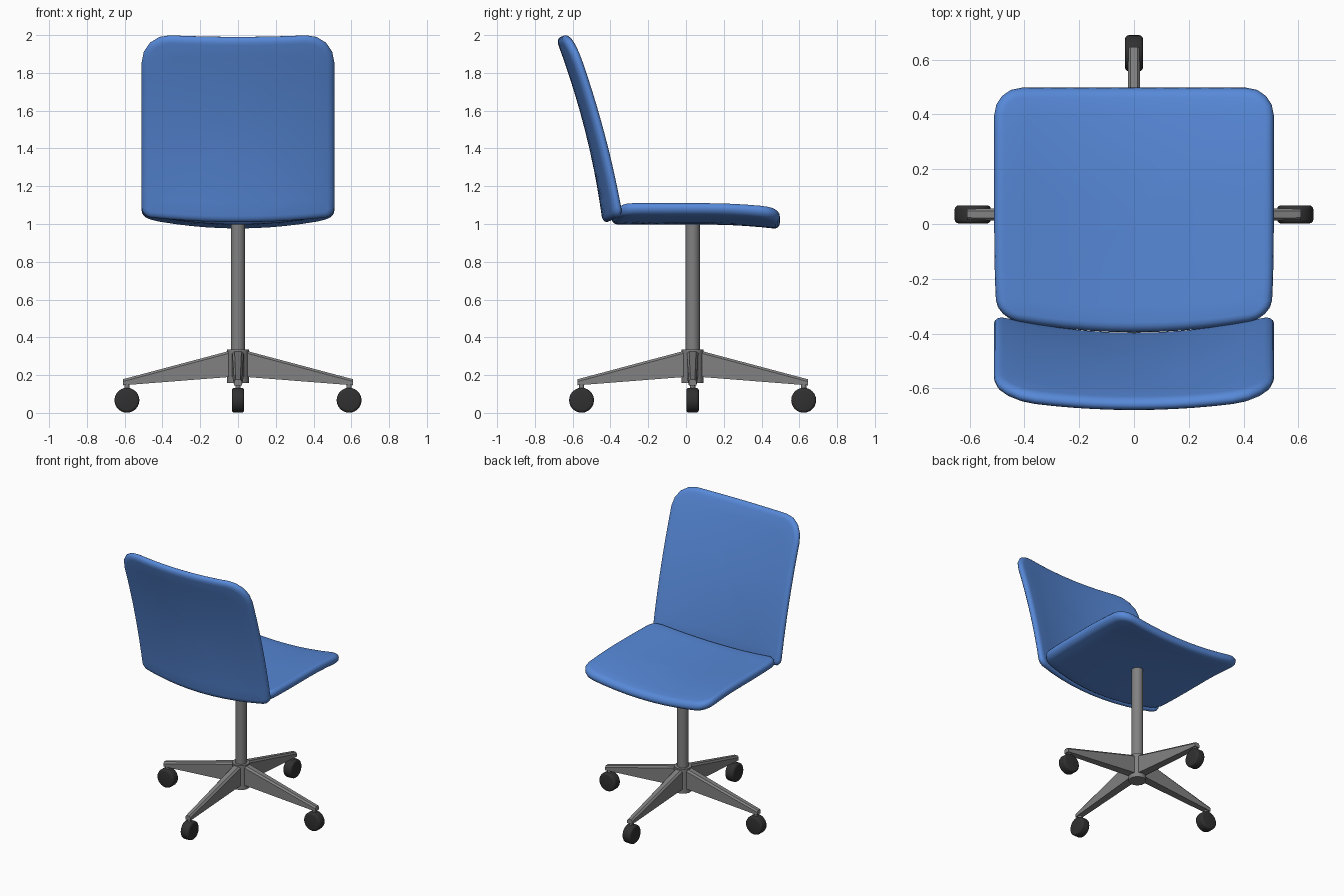
import bpy, bmesh, math
from mathutils import Matrix, Vector

if "Cube" in bpy.data.objects:
    bpy.data.objects.remove(bpy.data.objects["Cube"])


def material(name, rgb):
    m = bpy.data.materials.new(name)
    m.diffuse_color = (*rgb, 1)
    m.use_nodes = True
    m.node_tree.nodes["Principled BSDF"].inputs["Base Color"].default_value = m.diffuse_color
    return m


BLUE = material("blue upholstery", (0.095, 0.25, 0.69))
GREY = material("grey metal", (0.22, 0.22, 0.22))
DARK = material("dark rubber", (0.03, 0.03, 0.03))
CY = 0.035  # the column stands slightly off the origin


def finish(name, bm, mat, angle=40):
    bmesh.ops.recalc_face_normals(bm, faces=bm.faces)
    me = bpy.data.meshes.new(name)
    bm.to_mesh(me)
    bm.free()
    me.materials.append(mat)
    ob = bpy.data.objects.new(name, me)
    bpy.context.collection.objects.link(ob)
    bpy.ops.object.select_all(action='DESELECT')
    bpy.context.view_layer.objects.active = ob
    ob.select_set(True)
    bpy.ops.object.shade_smooth_by_angle(angle=math.radians(angle))
    return ob


def rounded_loop(w, v0, v1, r_low, r_high, inset, arc=4, cuts=10):
    """Rounded rectangle outline, inset, with subdivided straight sides."""
    pts = []
    for sx, v, sv, r, a0 in ((1, v0, -1, r_low, -90), (1, v1, 1, r_high, 0),
                             (-1, v1, 1, r_high, 90), (-1, v0, -1, r_low, 180)):
        rr = max(r - inset, 0.01)
        c = Vector((sx * (w - inset - rr), v - sv * (inset + rr)))
        for i in range(arc + 1):
            a = math.radians(a0 + 90 * i / arc)
            pts.append(c + rr * Vector((math.cos(a), math.sin(a))))
    out = []
    for i, p in enumerate(pts):
        out.append(p)
        if i % (arc + 1) == arc:
            q = pts[(i + 1) % len(pts)]
            out += [p.lerp(q, k / cuts) for k in range(1, cuts)]
    return out


def cushion(name, w, v0, v1, r_low, r_high, half, edge, bend):
    """Pillow-edged panel made of rings, bent into place by bend(u, v, n)."""
    mid = Vector((0, (v0 + v1) / 2))
    rings = []
    for k in range(-4, 5):
        a = math.radians(90 * k / 4)
        loop = rounded_loop(w, v0, v1, r_low, r_high, edge * (1 - math.cos(a)))
        rings.append((loop, half * math.sin(a)))
    for s in (0.85, 0.65, 0.45, 0.22):
        rings.append(([mid + (p - mid) * s for p in rings[8][0]], half))
        rings.insert(0, ([mid + (p - mid) * s for p in rounded_loop(
            w, v0, v1, r_low, r_high, edge)], -half))
    bm = bmesh.new()
    grid = [[bm.verts.new(bend(p.x, p.y, n)) for p in loop] for loop, n in rings]
    count = len(grid[0])
    for a, b in zip(grid, grid[1:]):
        for i in range(count):
            j = (i + 1) % count
            bm.faces.new((a[i], a[j], b[j], b[i]))
    for ring, n in ((grid[0], -half), (grid[-1], half)):
        c = bm.verts.new(bend(0, mid.y, n))
        for i in range(count):
            bm.faces.new((ring[i], ring[(i + 1) % count], c))
    return finish(name, bm, BLUE, 60)


# Seat: dished across, dipping at the free edge, bowed along the rear edge
def seat_bend(u, v, n):
    q = (u / 0.5) ** 2
    rear = max(0, (0.1 - v) / 0.49)
    dip = 0.025 * (max(0, v - 0.1) / 0.4) ** 2
    return (u * (1 - 0.02 * rear ** 3), v + 0.05 * q * rear ** 2,
            1.03 + n + 0.052 * q - dip)


cushion("seat", 0.51, -0.395, 0.497, 0.08, 0.1, 0.033, 0.035, seat_bend)


# Backrest: leaning backwards, wrapped slightly around the sitter
def back_bend(u, v, n):
    s = (v - 1.01) / 0.98
    y = -0.417 - 0.125 * s - 0.123 * s * s
    slope = (-0.125 - 0.246 * s) / 0.98
    normal = Vector((0, 1, -slope)).normalized()
    q = (u / 0.5) ** 2
    lift = 0.02 * q * max(0, 1 - s) ** 4
    d = n + q * (0.045 + 0.018 * (1 - s) ** 2)
    return Vector((u, y, v + lift)) + normal * d


cushion("backrest", 0.51, 1.01, 1.99, 0.05, 0.15, 0.025, 0.035, back_bend)


def cylinder(name, r, z0, z1, mat, x=0, y=CY, seg=24):
    bm = bmesh.new()
    bmesh.ops.create_cone(bm, cap_ends=True, segments=seg, radius1=r, radius2=r,
                          depth=z1 - z0,
                          matrix=Matrix.Translation((x, y, (z0 + z1) / 2)))
    return finish(name, bm, mat)


# Column and hub
cylinder("column", 0.038, 0.2, 1.015, GREY)
cylinder("hub", 0.058, 0.158, 0.335, GREY)

# Four tapered legs, each with a stem and a caster wheel
for i, side in enumerate(("right", "rear", "left", "front")):
    turn = Matrix.Translation((0, CY, 0)) @ Matrix.Rotation(i * math.pi / 2, 4, 'Z')
    bm = bmesh.new()
    ends = []
    for x, hw, zb, zt in ((0.02, 0.031, 0.192, 0.335), (0.61, 0.02, 0.146, 0.178)):
        ends.append([bm.verts.new((x, y, z)) for y, z in (
            (-hw, zb), (hw, zb), (hw, zt - 0.012), (hw * 0.6, zt),
            (-hw * 0.6, zt), (-hw, zt - 0.012))])
    for k in range(6):
        j = (k + 1) % 6
        bm.faces.new((ends[0][k], ends[0][j], ends[1][j], ends[1][k]))
    bm.faces.new(ends[0])
    bm.faces.new(ends[1])
    bm.transform(turn)
    finish(side + "_leg", bm, GREY, 30)

    p = turn @ Vector((0.588, 0, 0))
    cylinder(side + "_caster_stem", 0.014, 0.09, 0.155, GREY, p.x, p.y, 12)

    bm = bmesh.new()
    bmesh.ops.create_cone(bm, cap_ends=True, segments=24, radius1=0.066,
                          radius2=0.066, depth=0.066)
    rims = [e for e in bm.edges if any(len(f.verts) > 4 for f in e.link_faces)]
    bmesh.ops.bevel(bm, geom=rims, offset=0.014, segments=3, profile=0.5,
                    affect='EDGES')
    bm.transform(turn @ Matrix.Translation((0.588, 0, 0.067))
                 @ Matrix.Rotation(math.pi / 2, 4, 'X'))
    finish(side + "_caster_wheel", bm, DARK)
